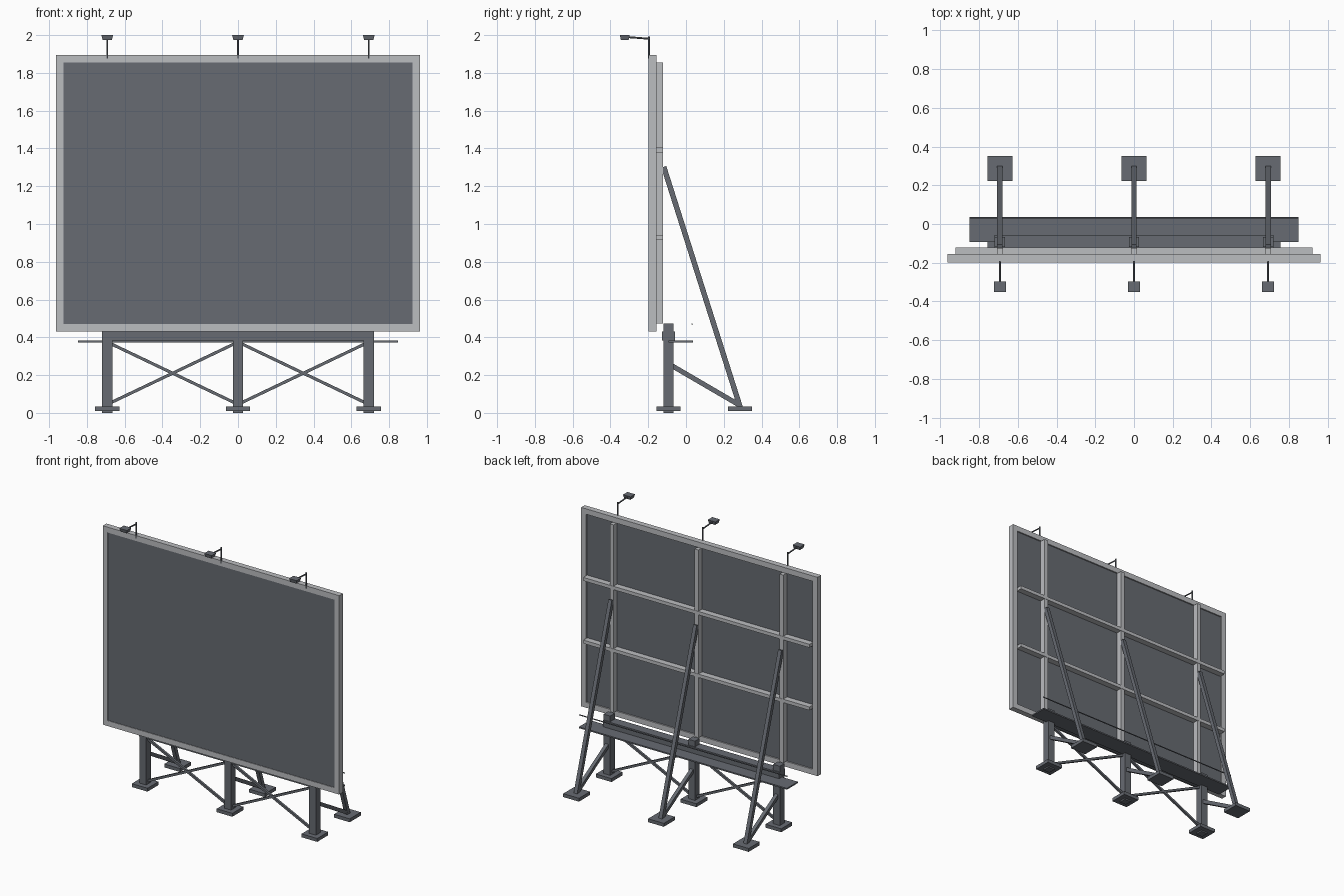
import bpy, bmesh
from mathutils import Vector, Matrix

if "Cube" in bpy.data.objects:
    bpy.data.objects.remove(bpy.data.objects["Cube"])


def material(name, rgb):
    m = bpy.data.materials.new(name)
    m.diffuse_color = (*rgb, 1)
    m.use_nodes = True
    m.node_tree.nodes["Principled BSDF"].inputs["Base Color"].default_value = m.diffuse_color
    return m


DARK = material("dark_grey_steel", (0.135, 0.147, 0.168))
LIGHT = material("light_grey_metal", (0.50, 0.51, 0.53))


def finish(name, bm, mat):
    bmesh.ops.recalc_face_normals(bm, faces=bm.faces)
    me = bpy.data.meshes.new(name)
    bm.to_mesh(me)
    bm.free()
    me.materials.append(mat)
    ob = bpy.data.objects.new(name, me)
    bpy.context.collection.objects.link(ob)
    return ob


def box(name, x, y, z, mat, taper=1.0):
    """Box from (min, max) pairs; taper shrinks the bottom face."""
    lo, hi = Vector((x[0], y[0], z[0])), Vector((x[1], y[1], z[1]))
    c, s = (lo + hi) / 2, hi - lo
    bm = bmesh.new()
    bmesh.ops.create_cube(bm, size=1)
    for v in bm.verts:
        k = taper if v.co.z < 0 else 1
        v.co = c + Vector((v.co.x * s.x * k, v.co.y * s.y * k, v.co.z * s.z))
    return finish(name, bm, mat)


def bar(name, a, b, w, mat, sides=4):
    """Square bar, or round rod when sides > 4, from a to b."""
    a, b = Vector(a), Vector(b)
    d = b - a
    bm = bmesh.new()
    if sides == 4:
        bmesh.ops.create_cube(bm, size=1)
        bmesh.ops.scale(bm, vec=(w, w, d.length), verts=bm.verts)
    else:
        bmesh.ops.create_cone(bm, cap_ends=True, segments=sides, radius1=w / 2,
                              radius2=w / 2, depth=d.length)
    # keep one side of the section parallel to a world axis
    zc = d.normalized()
    ref = Vector((1, 0, 0)) if abs(zc.x) < 0.3 else Vector((0, 1, 0))
    yc = zc.cross(ref).normalized()
    xc = yc.cross(zc)
    rot = Matrix((xc, yc, zc)).transposed().to_4x4()
    bm.transform(Matrix.Translation((a + b) / 2) @ rot)
    return finish(name, bm, mat)


# Sign face and its four frame strips
W, Z0, Z1, T = 0.964, 0.43, 1.896, 0.04
FY = (-0.198, -0.156)
box("sign_panel", (-W + T, W - T), (-0.194, -0.166), (Z0 + T, Z1 - T), DARK)
box("frame_bottom", (-W, W), FY, (Z0, Z0 + T), LIGHT)
box("frame_top", (-W, W), FY, (Z1 - T, Z1), LIGHT)
for side, s in (("left", -1), ("right", 1)):
    xs = sorted((s * W, s * (W - T)))
    box("frame_" + side, xs, FY, (Z0 + T, Z1 - T), LIGHT)

# Horizontal rails on the back of the panel
for name, z in (("lower", 0.93), ("upper", 1.392)):
    box(name + "_back_rail", (-0.922, 0.922), (-0.166, -0.121), (z - 0.0125, z + 0.0125), LIGHT)

# Everything that repeats at the three supports
for name, x in (("left", -0.692), ("middle", 0), ("right", 0.692)):
    box(name + "_back_stud", (x - 0.015, x + 0.015), (-0.166, -0.123), (0.472, 1.856), LIGHT)
    box(name + "_post", (x - 0.027, x + 0.027), (-0.12, -0.066), (0, 0.472), DARK)
    for part, y in (("front", -0.093), ("rear", 0.286)):
        box(f"{name}_{part}_foot_plate", (x - 0.064, x + 0.064), (y - 0.064, y + 0.064),
            (0.01, 0.035), DARK)
    bar(name + "_rear_strut", (x, 0.287, 0.03), (x, -0.118, 1.303), 0.028, DARK)
    bar(name + "_lower_strut", (x, -0.08, 0.253), (x, 0.28, 0.043), 0.026, DARK)
    # Lamp: upright, arm and tapered head
    bar(name + "_lamp_upright", (x, -0.195, Z1 - 0.02), (x, -0.195, 1.993), 0.01, DARK, 8)
    bar(name + "_lamp_arm", (x, -0.195, 1.981), (x, -0.305, 1.989), 0.01, DARK, 8)
    box(name + "_lamp_head", (x - 0.031, x + 0.031), (-0.35, -0.298), (1.975, 2.0), DARK, 0.8)

# Cross braces between posts
for name, xa, xb in (("left", -0.692, 0), ("right", 0, 0.692)):
    bar(name + "_brace_down", (xa, -0.093, 0.375), (xb, -0.093, 0.045), 0.016, DARK)
    bar(name + "_brace_up", (xa, -0.093, 0.045), (xb, -0.093, 0.375), 0.016, DARK)

# Carrying beam, catwalk and its thin handrail
box("carrying_beam", (-0.719, 0.719), (-0.127, -0.058), (0.382, 0.43), DARK)
box("catwalk", (-0.848, 0.848), (-0.092, 0.036), (0.373, 0.383), DARK)
bar("handrail", (-0.848, 0, 0.47), (0.848, 0, 0.47), 0.008, DARK, 8).location.y = 0.032
